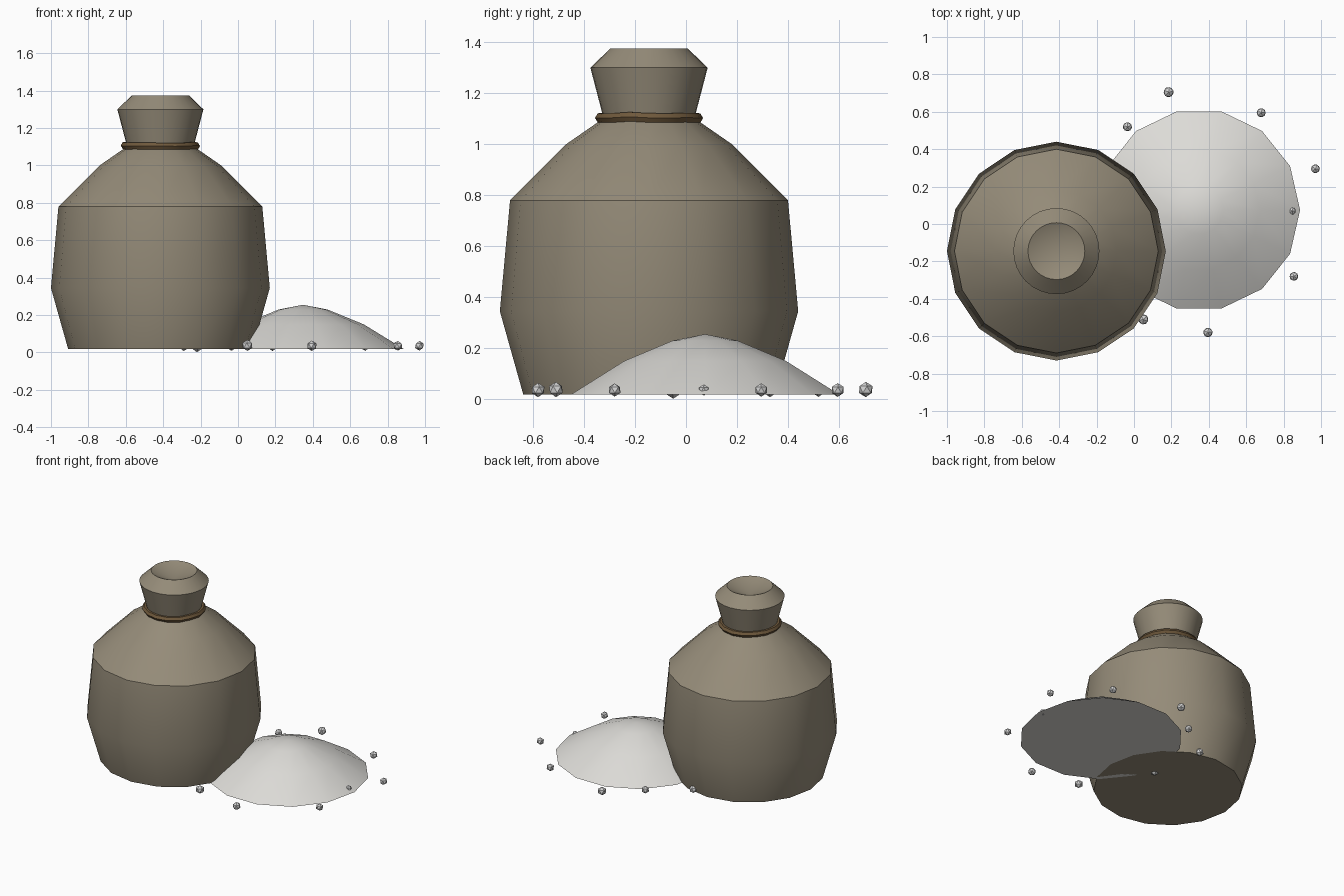
import bpy, bmesh, math, random
from mathutils import Vector, Matrix

if "Cube" in bpy.data.objects:
    bpy.data.objects.remove(bpy.data.objects["Cube"])

random.seed(4)


def material(name, rgb):
    m = bpy.data.materials.new(name)
    m.diffuse_color = (*rgb, 1.0)
    m.use_nodes = True
    m.node_tree.nodes["Principled BSDF"].inputs["Base Color"].default_value = m.diffuse_color
    return m


burlap = material("burlap", (0.30, 0.26, 0.19))
cord_brown = material("cord brown", (0.16, 0.10, 0.045))
powder_white = material("powder white", (0.72, 0.71, 0.68))
grain_grey = material("grain white", (0.66, 0.66, 0.66))


def add_object(name, bm, mat, smooth=True):
    bmesh.ops.recalc_face_normals(bm, faces=bm.faces)
    mesh = bpy.data.meshes.new(name)
    bm.to_mesh(mesh)
    bm.free()
    mesh.materials.append(mat)
    ob = bpy.data.objects.new(name, mesh)
    bpy.context.collection.objects.link(ob)
    if smooth:
        bpy.ops.object.select_all(action="DESELECT")
        ob.select_set(True)
        bpy.context.view_layer.objects.active = ob
        bpy.ops.object.shade_smooth_by_angle(angle=math.radians(30))
    return ob


def lathe(name, centre, profile, sides, mat):
    """Revolve (radius, z) points; radius 0 makes a tip, open ends are capped."""
    bm = bmesh.new()
    rings = []
    for r, z in profile:
        n = sides if r > 0 else 1
        rings.append([bm.verts.new((centre[0] + r * math.cos(2 * math.pi * i / sides),
                                    centre[1] + r * math.sin(2 * math.pi * i / sides), z))
                      for i in range(n)])
    for a, b in zip(rings, rings[1:]):
        for i in range(sides):
            j = (i + 1) % sides
            if len(b) == 1:
                bm.faces.new((a[i], a[j], b[0]))
            else:
                bm.faces.new((a[i], a[j], b[j], b[i]))
    for ring in (rings[0], rings[-1]):
        if len(ring) > 1:
            bm.faces.new(ring)
    return add_object(name, bm, mat)


SACK = (-0.415, -0.145)
PILE = (0.348, 0.075)

# Sack body, and its gathered mouth with a dished top
lathe("sack_body", SACK, [(0.493, 0.018), (0.585, 0.345), (0.545, 0.78),
                          (0.325, 1.0), (0.195, 1.09)], 16, burlap)
lathe("sack_mouth", SACK, [(0.17, 1.07), (0.23, 1.30), (0.152, 1.375), (0, 1.31)], 32, burlap)

# Cord tied around the neck: a slightly uneven ring
bm = bmesh.new()
SEG, TUBE = 16, 6
cord = []
for i in range(SEG):
    a = 2 * math.pi * i / SEG
    lift = random.uniform(-0.003, 0.003)
    cord.append([])
    for k in range(TUBE):
        t = 2 * math.pi * k / TUBE
        r = 0.19 + 0.022 * math.cos(t)
        cord[-1].append(bm.verts.new((SACK[0] + r * math.cos(a), SACK[1] + r * math.sin(a),
                                      1.105 + lift + 0.021 * math.sin(t))))
for i in range(SEG):
    a, b = cord[i], cord[(i + 1) % SEG]
    for k in range(TUBE):
        m = (k + 1) % TUBE
        bm.faces.new((a[k], b[k], b[m], a[m]))
add_object("neck_cord", bm, cord_brown)

# Spilled heap
lathe("powder_heap", PILE, [(0.54, 0.018), (0.325, 0.15), (0.13, 0.23), (0, 0.255)],
      14, powder_white)

# Loose grains scattered around the heap: x, y, radius
GRAINS = [(0.185, 0.705, 0.030), (0.68, 0.595, 0.027), (0.97, 0.295, 0.026),
          (0.845, 0.07, 0.022), (0.855, -0.28, 0.026), (0.395, -0.58, 0.028),
          (0.05, -0.51, 0.030), (-0.035, 0.52, 0.027), (-0.29, 0.33, 0.028),
          (-0.22, -0.05, 0.036)]
for n, (x, y, r) in enumerate(GRAINS):
    bm = bmesh.new()
    bmesh.ops.create_icosphere(bm, subdivisions=1, radius=r)
    spin = Matrix.Rotation(random.uniform(0, 2 * math.pi), 4, "Z")
    z = 0.036 if r < 0.029 else 0.038
    bmesh.ops.transform(bm, matrix=Matrix.Translation(Vector((x, y, z))) @ spin, verts=bm.verts)
    add_object(f"grain_{n + 1}", bm, grain_grey, smooth=False)
